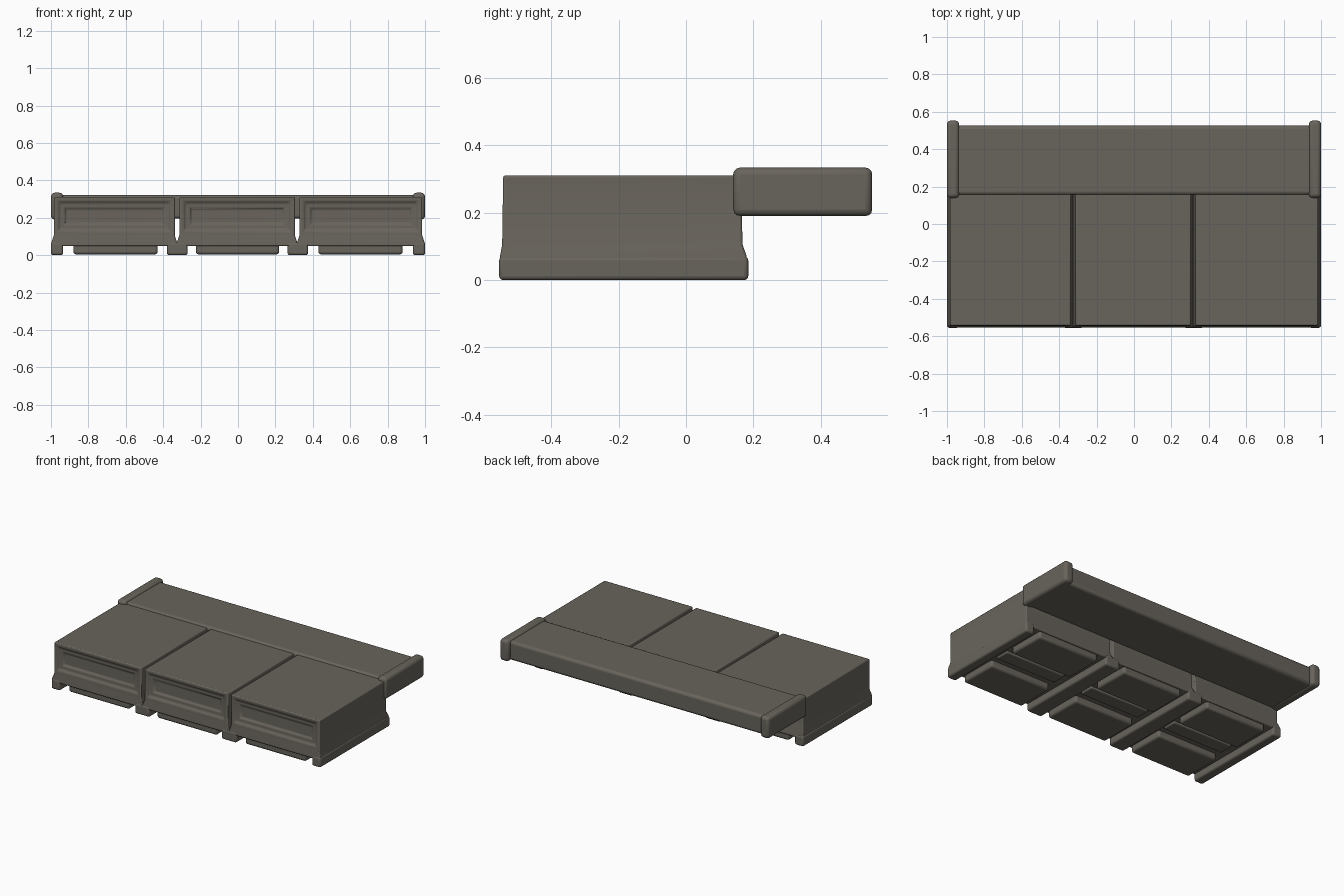
import bpy, bmesh, math

if "Cube" in bpy.data.objects:
    bpy.data.objects.remove(bpy.data.objects["Cube"])

grey = bpy.data.materials.new("warm_grey")
grey.diffuse_color = (0.14, 0.128, 0.107, 1)
grey.use_nodes = True
grey.node_tree.nodes["Principled BSDF"].inputs["Base Color"].default_value = grey.diffuse_color


def finish(name, bm, bevel, segments=3):
    bmesh.ops.recalc_face_normals(bm, faces=bm.faces)
    mesh = bpy.data.meshes.new(name)
    bm.to_mesh(mesh)
    bm.free()
    mesh.materials.append(grey)
    ob = bpy.data.objects.new(name, mesh)
    bpy.context.collection.objects.link(ob)
    mod = ob.modifiers.new("round", 'BEVEL')
    mod.width, mod.segments = bevel, segments
    mod.limit_method, mod.angle_limit = 'ANGLE', math.radians(25)
    bpy.ops.object.select_all(action='DESELECT')
    ob.select_set(True)
    bpy.context.view_layer.objects.active = ob
    bpy.ops.object.shade_smooth_by_angle(angle=math.radians(35))
    return ob


def box(name, x0, x1, y0, y1, z0, z1, bevel=0.01):
    bm = bmesh.new()
    bmesh.ops.create_cube(bm, size=1)
    for v in bm.verts:
        v.co = ((x0 + x1) / 2 + v.co.x * (x1 - x0),
                (y0 + y1) / 2 + v.co.y * (y1 - y0),
                (z0 + z1) / 2 + v.co.z * (z1 - z0))
    return finish(name, bm, bevel)


def module(name, x0, x1):
    # stacked rectangles: wide base, flare, straight walls
    rings = [(0.048, 0.000, -0.553, 0.182), (0.072, 0.001, -0.552, 0.180),
             (0.105, 0.012, -0.546, 0.168), (0.311, 0.012, -0.543, 0.163)]
    bm = bmesh.new()
    loops = []
    for z, inset, y0, y1 in rings:
        a, b = x0 + inset, x1 - inset
        loops.append([bm.verts.new(p) for p in
                      ((a, y0, z), (b, y0, z), (b, y1, z), (a, y1, z))])
    bm.faces.new(loops[0][::-1])
    bm.faces.new(loops[-1])
    front = None
    for lo, hi in zip(loops, loops[1:]):
        for i in range(4):
            j = (i + 1) % 4
            f = bm.faces.new((lo[i], lo[j], hi[j], hi[i]))
            if i == 0:
                front = f
    # shallow pressed panel in the front wall
    bm.normal_update()
    for thickness, depth in ((0.028, 0), (0.022, -0.012), (0.03, 0), (0.012, -0.01)):
        bmesh.ops.inset_region(bm, faces=[front], thickness=thickness, depth=depth)
    finish(name, bm, 0.008, 2)


# three side-by-side modules
edges = [-0.997, -0.326, 0.316, 0.997]
for i in range(3):
    module(f"module_{i + 1}", edges[i], edges[i + 1])

# full-depth skid rails under the module joints and ends
for i, (a, b) in enumerate([(-1, -0.935), (-0.38, -0.27), (0.265, 0.375), (0.935, 1)]):
    box(f"skid_rail_{i + 1}", a, b, -0.555, 0.185, 0, 0.07, 0.012)

# two pads and a middle strip under each module
for i, (a, b) in enumerate([(-0.88, -0.43), (-0.225, 0.22), (0.43, 0.88)]):
    box(f"front_pad_{i + 1}", a, b, -0.54, -0.28, 0.004, 0.065, 0.014)
    box(f"back_pad_{i + 1}", a, b, -0.09, 0.17, 0.004, 0.065, 0.014)
    box(f"middle_strip_{i + 1}", a, b, -0.235, -0.135, 0.034, 0.065, 0.008)

# rear shelf with raised end caps
box("rear_shelf", -0.97, 0.97, 0.155, 0.526, 0.195, 0.322, 0.018)
for side, s in (("left", -1), ("right", 1)):
    a, b = sorted((s * 0.935, s * 1.0))
    box(f"{side}_end_cap", a, b, 0.14, 0.553, 0.19, 0.334, 0.02)
